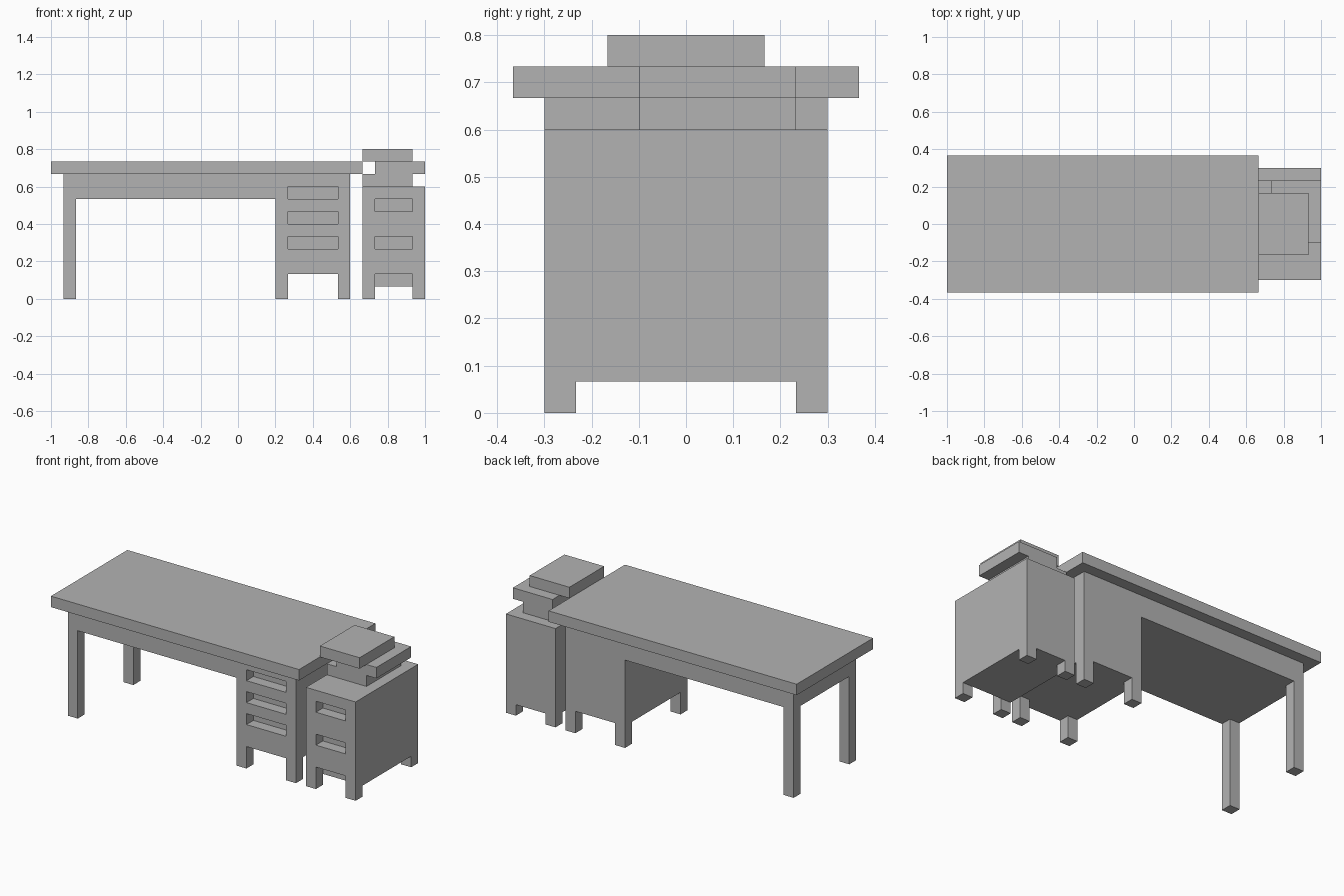
import bpy
import bmesh

U = 1 / 15  # the whole model sits on a grid of this step

default = bpy.data.objects.get("Cube")
if default:
    bpy.data.objects.remove(default, do_unlink=True)

grey = bpy.data.materials.new("plain grey")
grey.use_nodes = True
grey.diffuse_color = (0.45, 0.45, 0.45, 1)
grey.node_tree.nodes["Principled BSDF"].inputs["Base Color"].default_value = grey.diffuse_color


def prism(bm, profile, y0, y1):
    """Extrude an x-z outline from y0 to y1 (grid units)."""
    face = bm.faces.new([bm.verts.new((x * U, y0 * U, z * U)) for x, z in profile])
    new = bmesh.ops.extrude_face_region(bm, geom=[face])["geom"]
    verts = [v for v in new if isinstance(v, bmesh.types.BMVert)]
    bmesh.ops.translate(bm, verts=verts, vec=(0, (y1 - y0) * U, 0))


def box(bm, x0, x1, y0, y1, z0, z1):
    prism(bm, [(x0, z0), (x1, z0), (x1, z1), (x0, z1)], y0, y1)


def make(name, build):
    bm = bmesh.new()
    build(bm)
    bmesh.ops.recalc_face_normals(bm, faces=bm.faces)
    mesh = bpy.data.meshes.new(name)
    bm.to_mesh(mesh)
    bm.free()
    mesh.materials.append(grey)
    ob = bpy.data.objects.new(name, mesh)
    bpy.context.collection.objects.link(ob)
    return ob


def make_box(name, *size):
    return make(name, lambda bm: box(bm, *size))


def cut_slots(body, x0, x1, slots):
    """Sink drawer slots one step deep into the front of a body."""
    def build(bm):
        for z0, z1 in slots:
            box(bm, x0, x1, -FRONT - 1, -FRONT + 1, z0, z1)
    cutter = make("slot_cutter", build)
    cutter.hide_render = True
    mod = body.modifiers.new("slots", 'BOOLEAN')
    mod.operation = 'DIFFERENCE'
    mod.solver = 'EXACT'
    mod.object = cutter
    bpy.context.view_layer.objects.active = body
    bpy.ops.object.modifier_apply(modifier=mod.name)
    bpy.data.objects.remove(cutter, do_unlink=True)


def legs(prefix, columns, height):
    """A front and a back leg at each x position."""
    for side, x in columns.items():
        for end, y in (("front", -FRONT), ("back", FRONT - 1)):
            make_box(f"{prefix}_{end}_{side}_leg", x, x + 1, y, y + 1, 0, height)


FRONT = 4.5

# Desk: top, apron with drawer pedestal, legs
make_box("desk_top", -15, 10, -5.5, 5.5, 10, 11)
outline = [(-14, 8), (3, 8), (3, 2), (9, 2), (9, 10), (-14, 10)]
desk = make("desk_body", lambda bm: prism(bm, outline, -FRONT, FRONT))
cut_slots(desk, 4, 8, [(4, 5), (6, 7), (8, 9)])
legs("desk", {"right": -14}, 8)
legs("pedestal", {"right": 3, "left": 8}, 2)

# Side cabinet, its lowest slot open underneath
cabinet = make_box("cabinet_body", 10, 15, -FRONT, FRONT, 1, 9)
cut_slots(cabinet, 11, 14, [(0, 2), (4, 5), (7, 8)])
legs("cabinet", {"right": 10, "left": 14}, 1)

# Stack of three books on the cabinet
make_box("bottom_book", 10, 14, -1.5, 3.5, 9, 10)
make_box("middle_book", 11, 15, -1.5, 3.5, 10, 11)
make_box("top_book", 10, 14, -2.5, 2.5, 11, 12)
